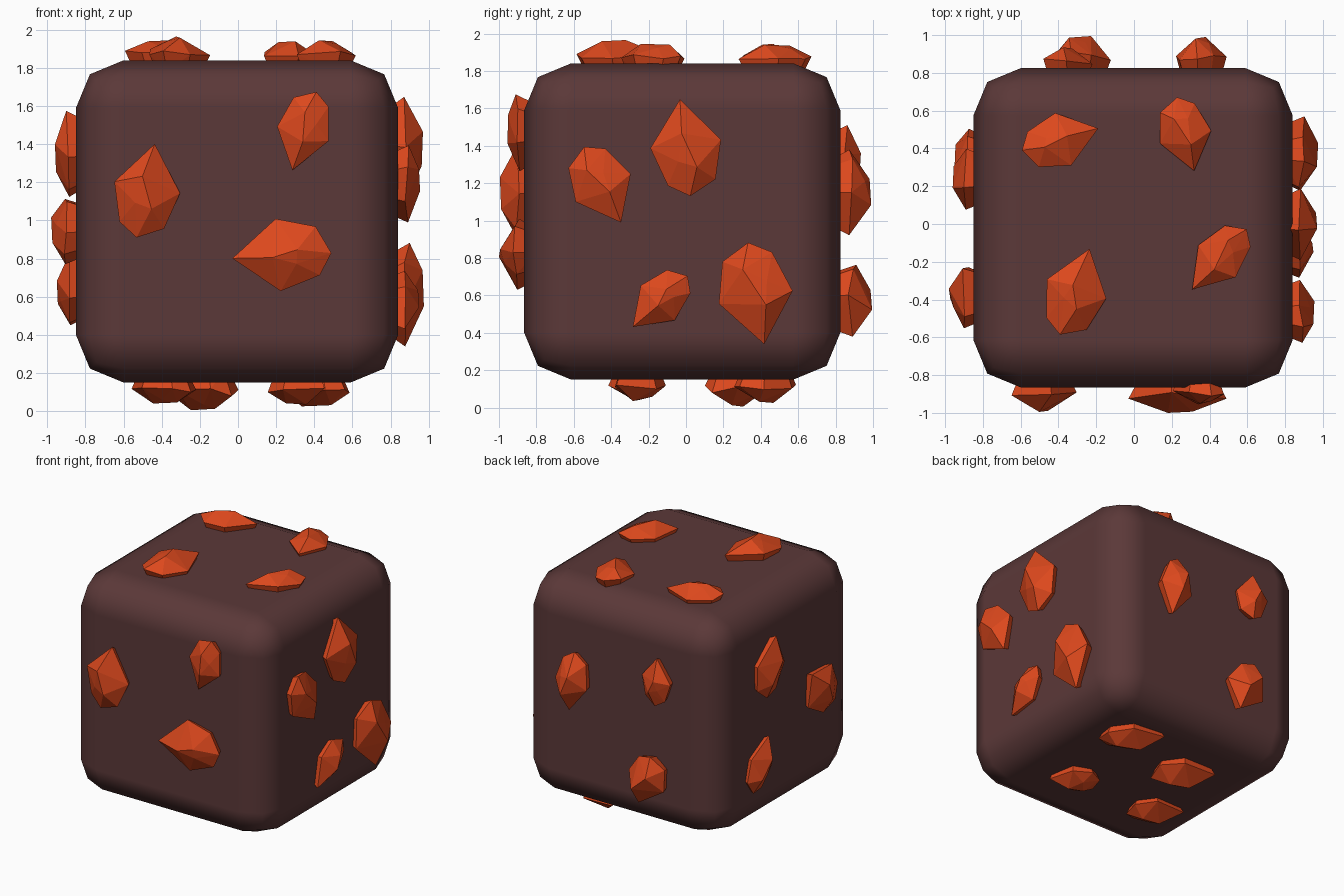
import bpy, bmesh, math, random
from mathutils import Vector

if "Cube" in bpy.data.objects:
    bpy.data.objects.remove(bpy.data.objects["Cube"])

random.seed(4)


def material(name, rgb):
    m = bpy.data.materials.new(name)
    m.diffuse_color = (*rgb, 1)
    m.use_nodes = True
    m.node_tree.nodes["Principled BSDF"].inputs["Base Color"].default_value = m.diffuse_color
    return m


stone = material("dark_stone", (0.105, 0.04, 0.04))
ember = material("ember_orange", (0.72, 0.065, 0.012))

# Rounded block body
CENTRE, HALF = Vector((-0.005, -0.02, 0.995)), 0.845
bpy.ops.mesh.primitive_cube_add(size=HALF * 2, location=CENTRE)
block = bpy.context.object
block.name = "block_body"
block.data.materials.append(stone)
bevel = block.modifiers.new("rounded_edges", 'BEVEL')
bevel.width, bevel.segments = 0.25, 2
bevel.harden_normals = True
bpy.ops.object.shade_smooth()

# Faceted chunk: unit outline (tip at +1), with a ridge on top
OUTLINE = [(1, 0.05, 0.35), (0.1, -1, 0.3), (-0.7, -0.75, 0.35),
           (-1, 0.0, 0.4), (-0.75, 0.6, 0.3), (0.05, 1, 0.35)]
RIDGE = [(0.2, 0.15, 1.0), (-0.4, -0.2, 0.95), (-0.3, 0.3, 0.8)]


def chunk(name, origin, u, v, n, length, width, angle, height):
    a = math.radians(angle)
    along = u * math.cos(a) + v * math.sin(a)
    across = v * math.cos(a) - u * math.sin(a)
    bm = bmesh.new()

    def add(p, q, h):
        bm.verts.new(origin + along * p * length + across * q * width + n * h)

    for p, q, h in OUTLINE:
        add(p, q, height * (h + random.uniform(-0.12, 0.12)))
        add(p * 0.75, q * 0.75, -0.06)      # root buried in the block
    for p, q, h in RIDGE:
        add(p + random.uniform(-0.1, 0.1), q + random.uniform(-0.1, 0.1), height * h)
    hull = bmesh.ops.convex_hull(bm, input=bm.verts)
    loose = {g for g in hull["geom_interior"] + hull["geom_unused"]
             if isinstance(g, bmesh.types.BMVert)}
    bmesh.ops.delete(bm, geom=list(loose), context='VERTS')
    bmesh.ops.recalc_face_normals(bm, faces=bm.faces)
    mesh = bpy.data.meshes.new(name)
    bm.to_mesh(mesh)
    bm.free()
    mesh.materials.append(ember)
    bpy.context.collection.objects.link(bpy.data.objects.new(name, mesh))


X, Y, Z = Vector((1, 0, 0)), Vector((0, 1, 0)), Vector((0, 0, 1))

# Per side: axes, outward normal, chunks as (u, v, half length, half width, tip angle, height)
SIDES = {
    "front": (X, Z, -Y, [(-0.48, 1.155, 0.25, 0.175, 78, 0.13),
                         (0.345, 1.47, 0.215, 0.14, -108, 0.09),
                         (0.23, 0.82, 0.26, 0.19, 182, 0.135)]),
    "right": (Y, Z, X, [(-0.45, 1.19, 0.225, 0.165, -65, 0.115),
                        (0.0, 1.39, 0.26, 0.19, 95, 0.13),
                        (-0.14, 0.57, 0.2, 0.13, 222, 0.11),
                        (0.37, 0.61, 0.275, 0.2, -82, 0.135)]),
    "top": (X, Y, Z, [(-0.39, 0.445, 0.21, 0.145, 15, 0.105),
                      (0.27, 0.475, 0.2, 0.14, -78, 0.1),
                      (-0.31, -0.36, 0.24, 0.165, 70, 0.125),
                      (0.45, -0.185, 0.215, 0.13, 227, 0.105)]),
    "back": (X, Z, Y, [(0.355, 1.15, 0.23, 0.135, -85, 0.165),
                       (-0.35, 1.33, 0.18, 0.13, 90, 0.11),
                       (-0.28, 0.57, 0.2, 0.16, -75, 0.17)]),
    "left": (Y, Z, -X, [(0.24, 1.35, 0.23, 0.165, 100, 0.11),
                        (-0.37, 0.965, 0.2, 0.18, 45, 0.13),
                        (0.35, 0.64, 0.21, 0.135, 115, 0.1)]),
    "bottom": (X, Y, -Z, [(0.39, 0.44, 0.23, 0.15, 138, 0.125),
                          (0.32, -0.26, 0.175, 0.145, -42, 0.115),
                          (-0.2, 0.29, 0.225, 0.17, 138, 0.145),
                          (-0.4, -0.25, 0.2, 0.15, 140, 0.11)]),
}

# Chunks scattered over all six sides
for side, (u, v, n, rows) in SIDES.items():
    for i, (cu, cv, length, width, angle, height) in enumerate(rows, 1):
        origin = u * cu + v * cv + n * (CENTRE.dot(n) + HALF)
        chunk(f"{side}_chunk_{i}", origin, u, v, n, length, width, angle, height)
